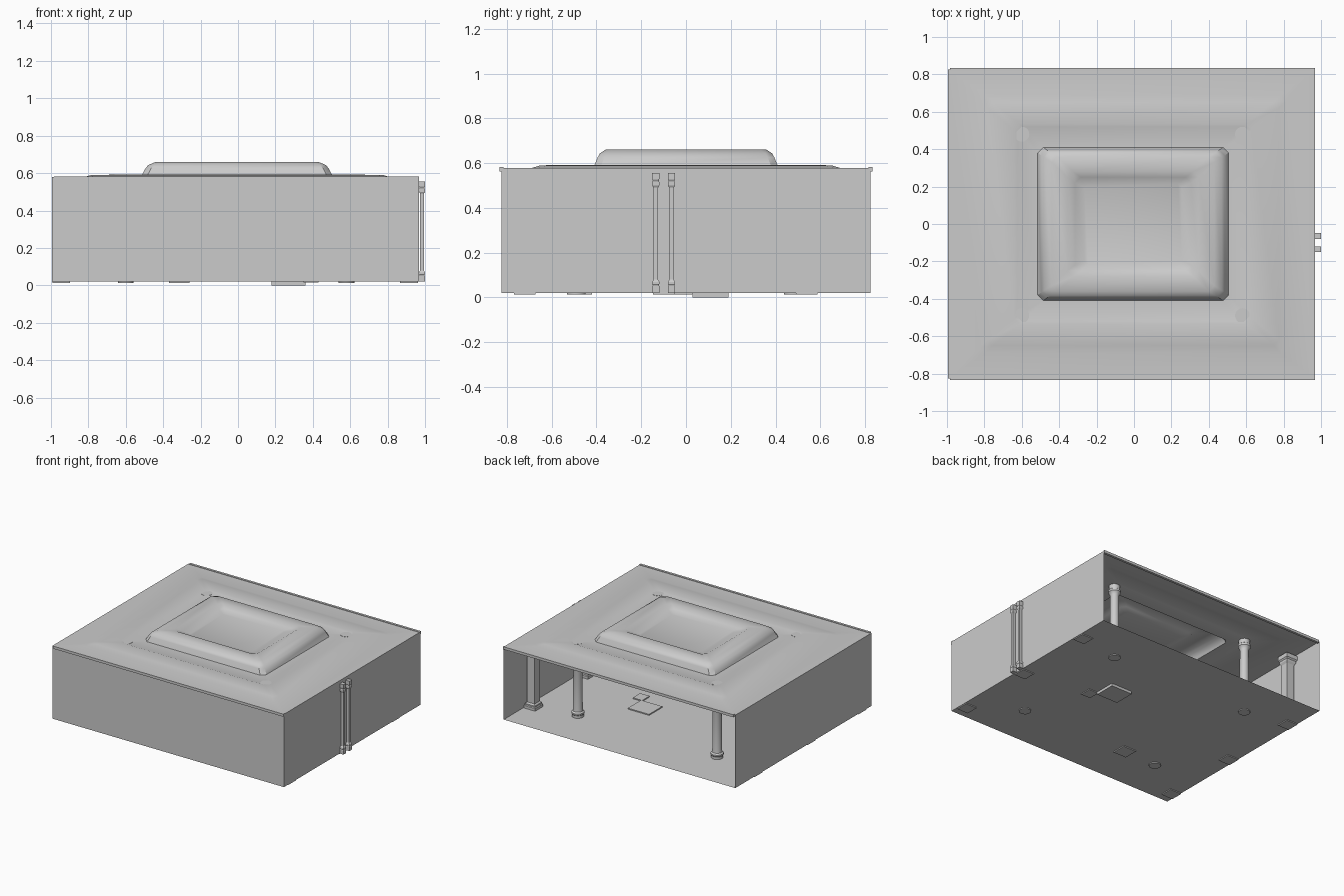
import bpy, bmesh, math

if "Cube" in bpy.data.objects:
    bpy.data.objects.remove(bpy.data.objects["Cube"])

def finish(name, bm, angle=None):
    me = bpy.data.meshes.new(name)
    bmesh.ops.recalc_face_normals(bm, faces=bm.faces)
    bm.to_mesh(me)
    bm.free()
    ob = bpy.data.objects.new(name, me)
    bpy.context.collection.objects.link(ob)
    if angle:
        bpy.ops.object.select_all(action='DESELECT')
        ob.select_set(True)
        bpy.context.view_layer.objects.active = ob
        bpy.ops.object.shade_smooth_by_angle(angle=math.radians(angle))
    return ob

def sheet(name, corners):
    bm = bmesh.new()
    bm.faces.new([bm.verts.new(c) for c in corners])
    return finish(name, bm)

def box(name, x0, x1, y0, y1, z0, z1):
    bm = bmesh.new()
    bmesh.ops.create_cube(bm, size=1)
    for v in bm.verts:
        v.co = ((x0 + x1) / 2 + v.co.x * (x1 - x0),
                (y0 + y1) / 2 + v.co.y * (y1 - y0),
                (z0 + z1) / 2 + v.co.z * (z1 - z0))
    return finish(name, bm)

def stack(name, profile, x, y, sides, angle=None):
    """Column: rings of (radius, height) joined bottom to top."""
    bm = bmesh.new()
    off = math.pi / 4 if sides == 4 else 0
    k = math.sqrt(2) if sides == 4 else 1
    rings = [[bm.verts.new((x + k * r * math.cos(off + 2 * math.pi * i / sides),
                            y + k * r * math.sin(off + 2 * math.pi * i / sides), z))
              for i in range(sides)] for r, z in profile]
    for a, b in zip(rings, rings[1:]):
        for i in range(sides):
            j = (i + 1) % sides
            bm.faces.new((a[i], a[j], b[j], b[i]))
    bm.faces.new(rings[0])
    bm.faces.new(rings[-1])
    return finish(name, bm, angle)

L, R, F, B = -0.995, 0.967, -0.825, 0.825
Z0, Z1 = 0.02, 0.578

# Floor and three walls; the back stays open
sheet("floor", [(L, F, Z0), (R, F, Z0), (R, B, Z0), (L, B, Z0)])
sheet("front_wall", [(L, F, Z0), (R, F, Z0), (R, F, Z1), (L, F, Z1)])
for name, x in (("left_wall", L), ("right_wall", R)):
    sheet(name, [(x, F, Z0), (x, B, Z0), (x, B, Z1), (x, F, Z1)])

# Stepped tray ceiling: rectangular rings with chamfered corners
# (half width, half depth, height, corner cut)
tray = [(0.82, 0.69, 0.578, 0.03), (0.78, 0.65, 0.59, 0.03),
        (0.635, 0.535, 0.592, 0.03), (0.62, 0.52, 0.587, 0.03),
        (0.51, 0.41, 0.587, 0.03), (0.49, 0.395, 0.625, 0.03),
        (0.475, 0.385, 0.643, 0.03), (0.435, 0.36, 0.66, 0.03),
        (0.35, 0.28, 0.66, 0.03), (0.31, 0.25, 0.64, 0.03), (0.26, 0.215, 0.625, 0.02)]
bm = bmesh.new()
cx = -0.005
outer = [bm.verts.new((x, y, Z1)) for x, y in ((R, B), (L, B), (L, F), (R, F))]
rings = []
for w, d, z, c in tray:
    ring = []
    for sx, sy in ((1, 1), (-1, 1), (-1, -1), (1, -1)):
        pair = [(sx * w, sy * (d - c)), (sx * (w - c), sy * d)]
        if sx * sy < 0:
            pair.reverse()
        ring += [bm.verts.new((cx + px, py, z)) for px, py in pair]
    rings.append(ring)
for k in range(4):
    r = rings[0]
    bm.faces.new((outer[k], r[2 * k], r[2 * k + 1]))
    bm.faces.new((outer[k], r[2 * k + 1], r[(2 * k + 2) % 8], outer[(k + 1) % 4]))
for a, b in zip(rings, rings[1:]):
    for i in range(8):
        j = (i + 1) % 8
        bm.faces.new((a[i], a[j], b[j], b[i]))
bm.faces.new(rings[-1])
finish("tray_ceiling", bm, 35)

# Trim along the front and back ceiling edges
for name, s in (("front_trim", -1), ("back_trim", 1)):
    y = sorted((s * 0.815, s * 0.833))
    box(name, -0.985, 0.967, y[0], y[1], 0.562, 0.582)

# Four round columns
round_profile = [(0.042, 0.013), (0.042, 0.04), (0.046, 0.045), (0.046, 0.055),
                 (0.036, 0.065), (0.034, 0.08), (0.031, 0.51), (0.036, 0.525),
                 (0.045, 0.535), (0.045, 0.55), (0.04, 0.555), (0.04, 0.588)]
for x in (-0.6, 0.58):
    for y in (-0.49, 0.48):
        stack("round_column", round_profile, x, y, 20, 35)

# Square pilasters along the side walls
square_profile = [(0.048, 0.013), (0.048, 0.04), (0.042, 0.045), (0.042, 0.055),
                  (0.032, 0.065), (0.032, 0.49), (0.04, 0.505), (0.04, 0.52),
                  (0.048, 0.53), (0.048, 0.562)]
for x in (-0.945, 0.915):
    for y in (-0.72, -0.1, 0.54):
        stack("square_pilaster", square_profile, x, y, 4)

# Pair of slim posts on the outside of the right wall
post_profile = [(0.016, 0.02), (0.016, 0.05), (0.013, 0.055), (0.016, 0.06), (0.016, 0.07),
                (0.010, 0.08), (0.010, 0.49), (0.016, 0.50), (0.016, 0.515),
                (0.013, 0.52), (0.016, 0.53), (0.016, 0.555)]
for y in (-0.065, -0.135):
    stack("outer_post", post_profile, 0.984, y, 4)

# Low slabs set into the floor
box("large_floor_slab", 0.18, 0.36, 0.03, 0.19, 0.0, 0.028)
box("small_floor_slab", 0.35, 0.43, -0.06, 0.03, 0.014, 0.028)
box("front_floor_slab", -0.37, -0.26, -0.53, -0.42, 0.012, 0.028)
